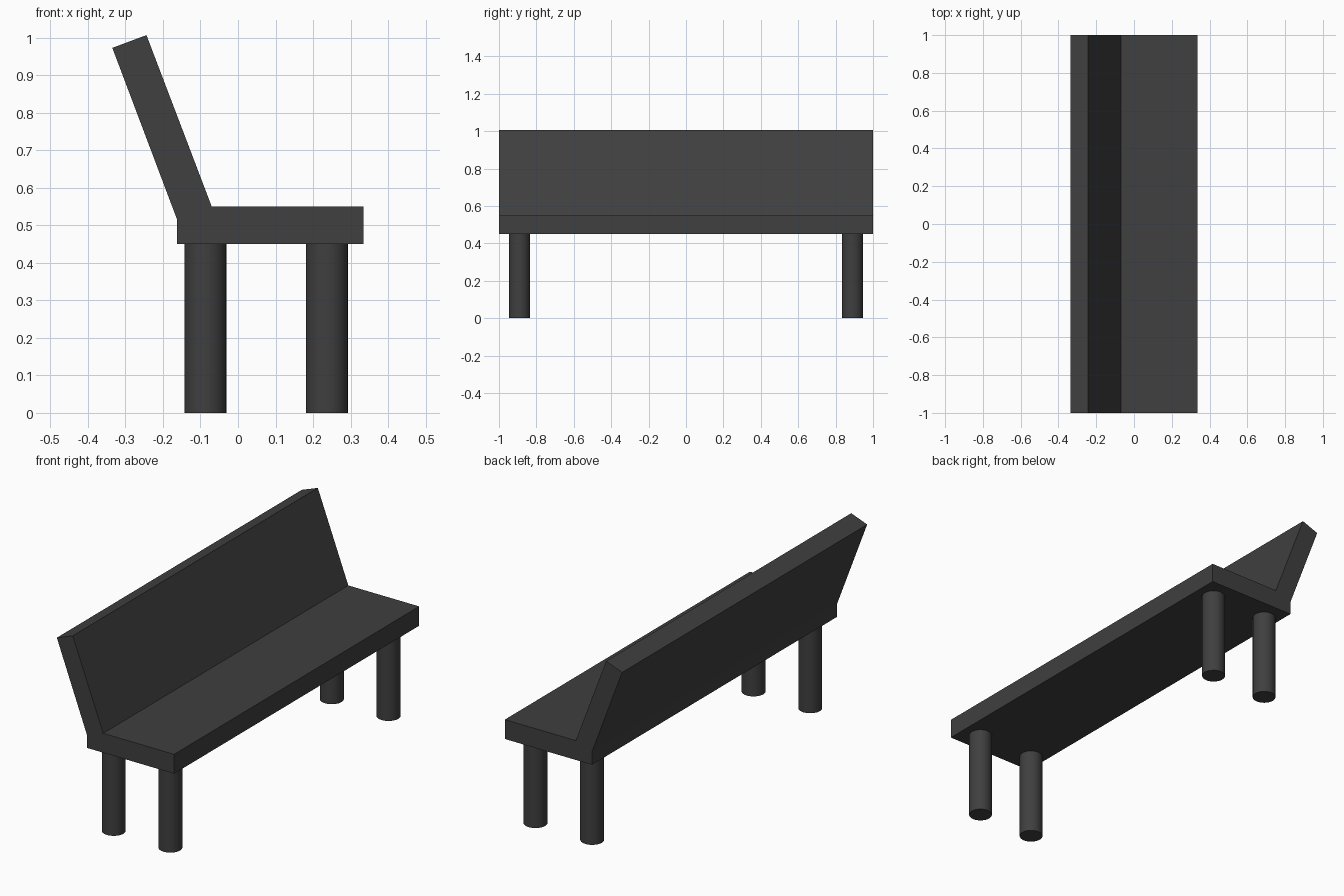
import bpy, bmesh, math

if "Cube" in bpy.data.objects:
    bpy.data.objects.remove(bpy.data.objects["Cube"])

dark = bpy.data.materials.new("dark_grey")
dark.diffuse_color = (0.05, 0.05, 0.05, 1)
dark.use_nodes = True
dark.node_tree.nodes["Principled BSDF"].inputs["Base Color"].default_value = dark.diffuse_color

# Seat with leaning backrest: one side profile (x, z) extruded along the length
profile = [(-0.163, 0.45), (0.335, 0.45), (0.335, 0.55), (-0.07, 0.55),
           (-0.244, 1.007), (-0.335, 0.973), (-0.163, 0.517)]
bm = bmesh.new()
face = bm.faces.new([bm.verts.new((x, -1, z)) for x, z in profile])
ext = bmesh.ops.extrude_face_region(bm, geom=[face])
moved = [v for v in ext["geom"] if isinstance(v, bmesh.types.BMVert)]
bmesh.ops.translate(bm, verts=moved, vec=(0, 2, 0))
bmesh.ops.recalc_face_normals(bm, faces=bm.faces[:])
mesh = bpy.data.meshes.new("seat_and_backrest")
bm.to_mesh(mesh)
bm.free()
mesh.materials.append(dark)
bench = bpy.data.objects.new("seat_and_backrest", mesh)
bpy.context.collection.objects.link(bench)

# Four round legs
for depth_name, x in (("back", -0.087), ("front", 0.237)):
    for side_name, y in (("left", -0.89), ("right", 0.89)):
        bpy.ops.mesh.primitive_cylinder_add(vertices=32, radius=0.056, depth=0.45,
                                            location=(x, y, 0.225))
        leg = bpy.context.object
        leg.name = f"{depth_name}_{side_name}_leg"
        leg.data.materials.append(dark)
        bpy.ops.object.shade_smooth_by_angle(angle=math.radians(30))
